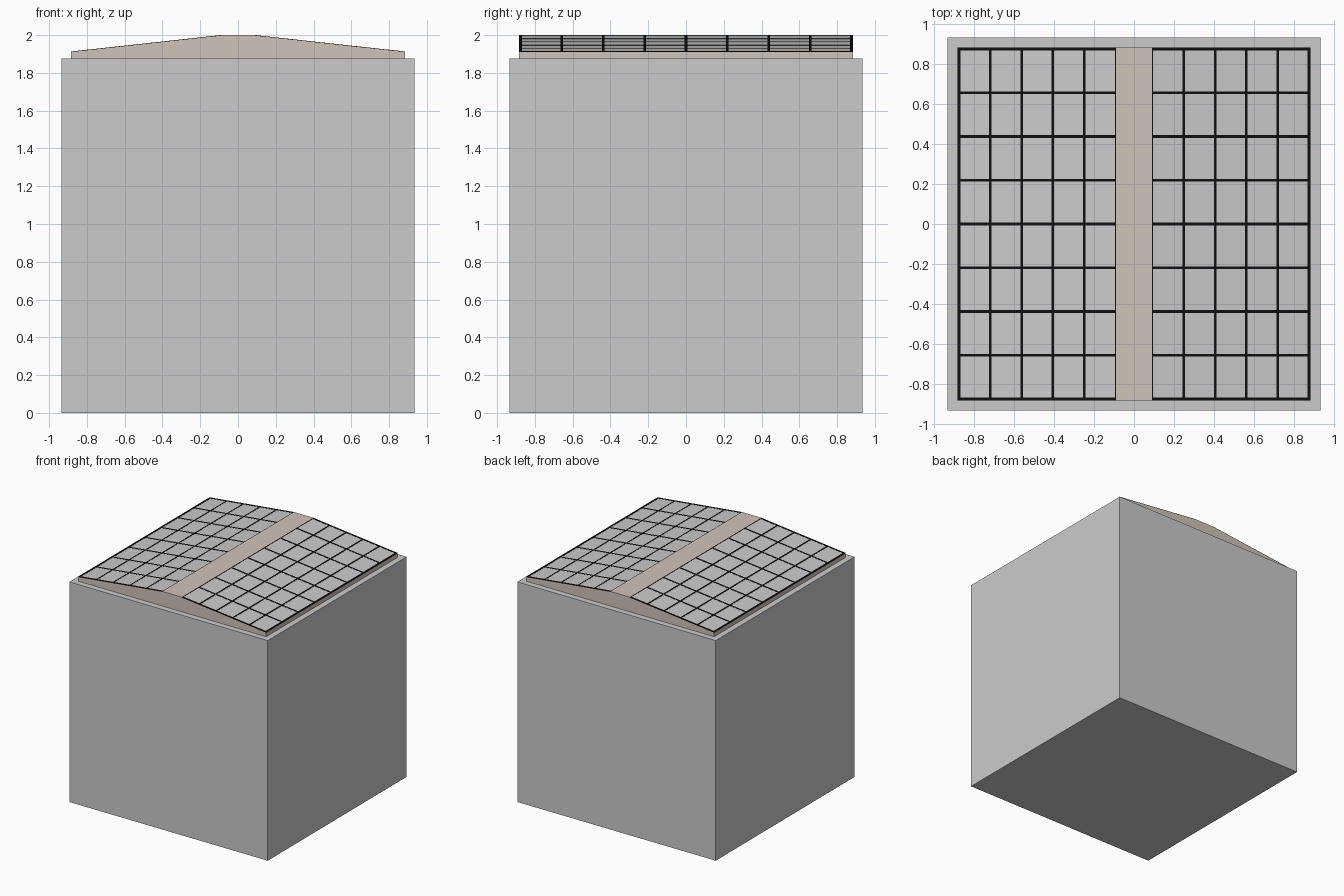
import bpy

if "Cube" in bpy.data.objects:
    bpy.data.objects.remove(bpy.data.objects["Cube"])

BODY, BODY_TOP = 0.935, 1.875
EDGE, RIDGE = 0.885, 0.09          # roof half width, half width of flat ridge
Z_EDGE, Z_RIDGE, LIFT = 1.910, 1.997, 0.003
COLS, ROWS = 5, 8


def material(name, rgb):
    m = bpy.data.materials.new(name)
    m.diffuse_color = (*rgb, 1)
    m.use_nodes = True
    m.node_tree.nodes["Principled BSDF"].inputs["Base Color"].default_value = m.diffuse_color
    return m


def make(name, verts, faces, mat=None, mirror=False):
    me = bpy.data.meshes.new(name)
    me.from_pydata(verts, [], faces)
    me.update()
    ob = bpy.data.objects.new(name, me)
    bpy.context.collection.objects.link(ob)
    if mat:
        me.materials.append(mat)
    if mirror:
        ob.modifiers.new("Mirror", 'MIRROR').use_mirror_merge = False
    return ob


def slope(x):
    t = (x - RIDGE) / (EDGE - RIDGE)
    return Z_RIDGE + t * (Z_EDGE - Z_RIDGE)


BOX = [(0, 3, 2, 1), (4, 5, 6, 7), (0, 1, 5, 4),
       (1, 2, 6, 5), (2, 3, 7, 6), (3, 0, 4, 7)]


def slab(x0, x1, y0, y1, lo, hi):
    """Corners of a thin box lying on the right-hand roof slope."""
    ring = [(x0, y0), (x1, y0), (x1, y1), (x0, y1)]
    return [(x, y, slope(x) + o) for o in (lo, hi) for x, y in ring]


beige = material("roof_beige", (0.64, 0.55, 0.48))
black = material("frame_black", (0.005, 0.005, 0.005))

# main block
b = BODY
ring = [(-b, -b), (b, -b), (b, b), (-b, b)]
make("body_block", [(x, y, z) for z in (0, BODY_TOP) for x, y in ring], BOX)

# low gabled roof with a flat ridge, extruded along y
half = [(EDGE, BODY_TOP), (EDGE, Z_EDGE), (RIDGE, Z_RIDGE), (RIDGE, 2.0)]
prof = half + [(-x, z) for x, z in reversed(half)]
n = len(prof)
verts = [(x, y, z) for y in (-EDGE, EDGE) for x, z in prof]
faces = [tuple(range(n)), tuple(range(2 * n - 1, n - 1, -1))]
faces += [(i, i + n, (i + 1) % n + n, (i + 1) % n) for i in range(n)]
make("roof", verts, faces, beige)

# grey panes on both slopes
make("roof_panes", slab(RIDGE, EDGE - 0.002, -EDGE + 0.002, EDGE - 0.002, 0, LIFT / 2),
     BOX, mirror=True)

# black glazing bars: thicker at the outer border
bars = []
for i in range(COLS + 1):
    x = RIDGE + 0.003 + i * (EDGE - 0.008 - RIDGE - 0.003) / COLS
    w = 0.008 if i == COLS else 0.003 if i == 0 else 0.006
    bars.append((x - w, x + w, -EDGE, EDGE))
for j in range(ROWS + 1):
    w = 0.008 if j in (0, ROWS) else 0.007
    y = (EDGE - 0.008) * (2 * j / ROWS - 1)
    bars.append((RIDGE, EDGE, y - w, y + w))
verts, faces = [], []
for bar in bars:
    k = len(verts)
    verts += slab(*bar, 0, LIFT)
    faces += [tuple(k + v for v in f) for f in BOX]
make("glazing_bars", verts, faces, black, mirror=True)
